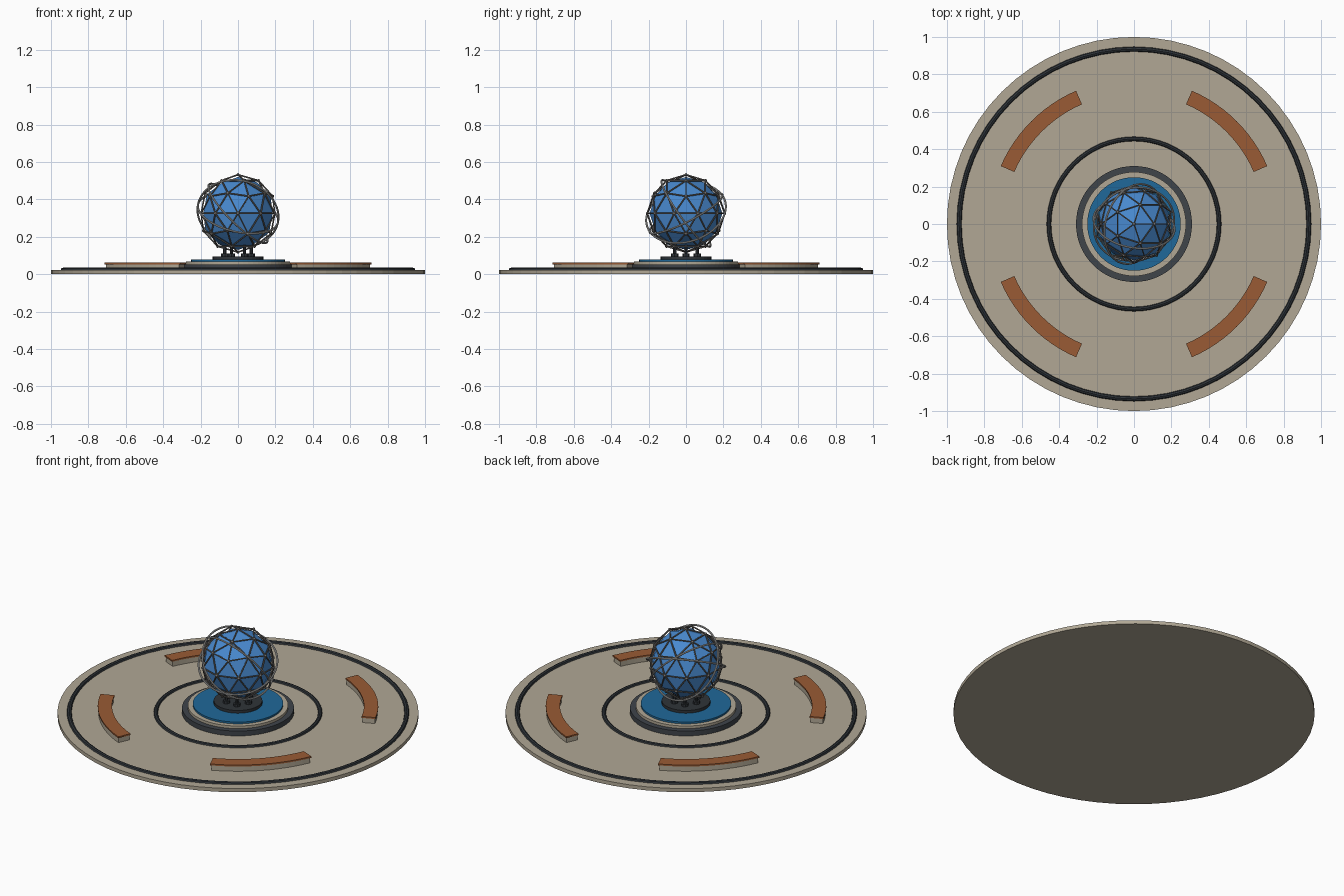
import bpy, bmesh, math
from mathutils import Vector, Matrix

cube = bpy.data.objects.get("Cube")
if cube:
    bpy.data.objects.remove(cube, do_unlink=True)


def material(name, rgb):
    m = bpy.data.materials.new(name)
    m.use_nodes = True
    m.diffuse_color = (*rgb, 1)
    m.node_tree.nodes["Principled BSDF"].inputs["Base Color"].default_value = (*rgb, 1)
    return m


STONE = material("pale stone", (0.44, 0.39, 0.30))
DARK = material("dark trim", (0.028, 0.034, 0.04))
SLATE = material("slate", (0.05, 0.058, 0.068))
WATER = material("water blue", (0.014, 0.14, 0.32))
WOOD = material("warm wood", (0.32, 0.105, 0.035))
GLOBE = material("globe blue", (0.065, 0.25, 0.62))
STEEL = material("dull steel", (0.17, 0.16, 0.15))
SILVER = material("silver", (0.48, 0.48, 0.47))

CENTRE = Vector((0, 0, 0.325))


def finish(name, bm, mat, smooth=False):
    bmesh.ops.recalc_face_normals(bm, faces=bm.faces)
    me = bpy.data.meshes.new(name)
    bm.to_mesh(me)
    bm.free()
    me.materials.append(mat)
    ob = bpy.data.objects.new(name, me)
    bpy.context.collection.objects.link(ob)
    if smooth:
        for p in me.polygons:
            p.use_smooth = True
    return ob


def disc(name, radius, z0, z1, mat, sides=64):
    bm = bmesh.new()
    bmesh.ops.create_cone(bm, cap_ends=True, segments=sides, radius1=radius, radius2=radius,
                          depth=z1 - z0, matrix=Matrix.Translation((0, 0, (z0 + z1) / 2)))
    return finish(name, bm, mat)


def arc_block(name, r0, r1, z0, z1, a0, a1, mat, steps=12):
    # sweep a rectangular section around z
    bm = bmesh.new()
    rows = []
    for i in range(steps + 1):
        a = math.radians(a0 + (a1 - a0) * i / steps)
        rows.append([bm.verts.new((r * math.cos(a), r * math.sin(a), z))
                     for r, z in ((r0, z0), (r1, z0), (r1, z1), (r0, z1))])
    for p, q in zip(rows, rows[1:]):
        for k in range(4):
            n = (k + 1) % 4
            bm.faces.new((p[k], p[n], q[n], q[k]))
    bm.faces.new(rows[0])
    bm.faces.new(rows[-1])
    return finish(name, bm, mat)


def torus(name, major, minor, location, normal, mat, sides=64):
    bpy.ops.mesh.primitive_torus_add(
        major_radius=major, minor_radius=minor, major_segments=sides, minor_segments=8,
        location=location, rotation=Vector(normal).to_track_quat('Z', 'Y').to_euler())
    ob = bpy.context.object
    ob.name = name
    ob.data.materials.append(mat)
    bpy.ops.object.shade_smooth_by_angle()
    return ob


def rod(bm, a, b, radius, sides=6):
    d = b - a
    place = Matrix.Translation((a + b) / 2) @ d.to_track_quat('Z', 'Y').to_matrix().to_4x4()
    bmesh.ops.create_cone(bm, cap_ends=True, segments=sides, radius1=radius, radius2=radius,
                          depth=d.length, matrix=place)


# paved ground and its inlaid rings
disc("plaza", 1.0, 0, 0.022, STONE)
torus("outer_ring", 0.935, 0.013, (0, 0, 0.022), (0, 0, 1), DARK)
torus("inner_ring", 0.455, 0.012, (0, 0, 0.022), (0, 0, 1), DARK)

# stepped basin
disc("basin_base", 0.31, 0.02, 0.052, SLATE)
disc("basin_rim", 0.278, 0.05, 0.068, STONE)
disc("basin_water", 0.25, 0.06, 0.079, WATER)

# four curved benches
for i in range(4):
    mid = 45 + 90 * i
    arc_block(f"bench_base_{i + 1}", 0.702, 0.773, 0.02, 0.053, mid - 21, mid + 21, STONE)
    arc_block(f"bench_seat_{i + 1}", 0.698, 0.777, 0.053, 0.062, mid - 21.5, mid + 21.5, WOOD)

# pedestal with short posts
disc("pedestal", 0.135, 0.078, 0.096, DARK, 32)
bm = bmesh.new()
for i in range(6):
    a = math.tau * i / 6
    out = Vector((math.cos(a), math.sin(a), 0))
    rod(bm, out * 0.07 + Vector((0, 0, 0.09)), out * 0.07 + Vector((0, 0, 0.165)), 0.009, 8)
    rod(bm, out * 0.07 + Vector((0, 0, 0.09)), out * 0.07 + Vector((0, 0, 0.112)), 0.02, 8)
finish("pedestal_posts", bm, DARK)

# faceted globe
bm = bmesh.new()
bmesh.ops.create_icosphere(bm, subdivisions=2, radius=0.195, matrix=Matrix.Translation(CENTRE))
finish("globe", bm, GLOBE)

# strut cage with a hub on each corner
frame = bmesh.new()
bmesh.ops.create_icosphere(frame, subdivisions=2, radius=0.207, matrix=Matrix.Translation(CENTRE))
struts, hubs = bmesh.new(), bmesh.new()
for e in frame.edges:
    rod(struts, e.verts[0].co, e.verts[1].co, 0.0042)
for v in frame.verts:
    bmesh.ops.create_icosphere(hubs, subdivisions=1, radius=0.009,
                               matrix=Matrix.Translation(v.co))
frame.free()
finish("cage_struts", struts, STEEL)
finish("cage_hubs", hubs, STEEL, True)

# tilted orbit rings
for i, n in enumerate([(0.2, -0.45, 0.87), (0.15, 0.8, 0.58), (0.68, -0.23, 0.68)]):
    torus(f"orbit_ring_{i + 1}", 0.219, 0.0055, CENTRE, n, SILVER)
